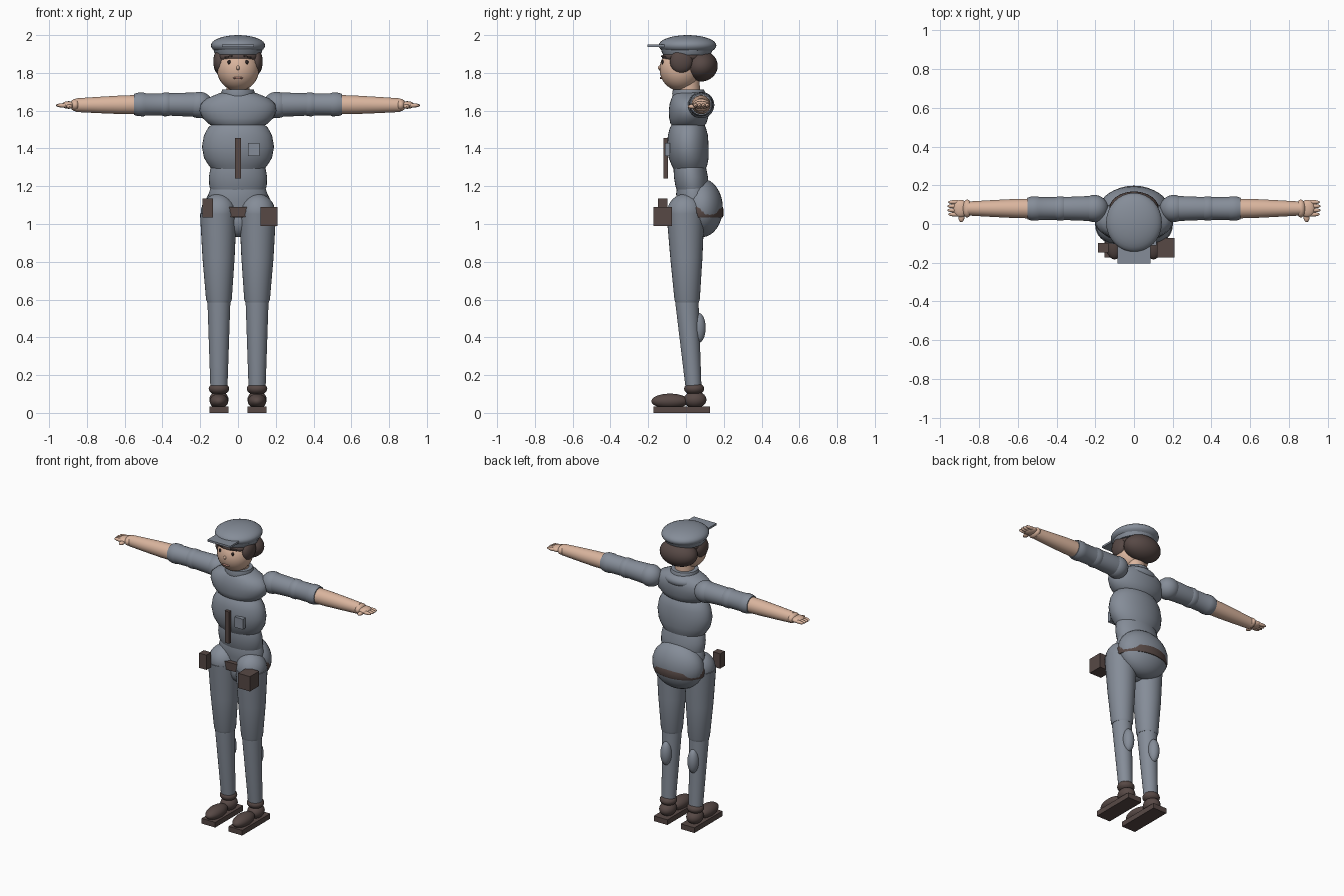
import bpy, bmesh, math
from mathutils import Vector, Matrix, Euler


def material(name, rgb):
    m = bpy.data.materials.new(name)
    m.diffuse_color = (*rgb, 1)
    return m


CLOTH = material("slate_cloth", (0.235, 0.265, 0.315))
LEATHER = material("dark_brown", (0.095, 0.066, 0.06))
SKIN = material("skin", (0.70, 0.46, 0.34))
LIPS = material("lips", (0.50, 0.25, 0.20))
INK = material("eye_dark", (0.03, 0.02, 0.02))


def finish(bm, name, mat, smooth=True):
    bmesh.ops.recalc_face_normals(bm, faces=bm.faces[:])
    mesh = bpy.data.meshes.new(name)
    bm.to_mesh(mesh)
    bm.free()
    mesh.materials.append(mat)
    ob = bpy.data.objects.new(name, mesh)
    bpy.context.collection.objects.link(ob)
    if smooth:
        bpy.ops.object.select_all(action='DESELECT')
        ob.select_set(True)
        bpy.context.view_layer.objects.active = ob
        bpy.ops.object.shade_smooth_by_angle(angle=math.radians(40))
    return ob


def place(loc, size, rot):
    return Matrix.LocRotScale(Vector(loc), Euler(rot), Vector(size))


def ball(name, loc, radii, mat, rot=(0, 0, 0), seg=32):
    bm = bmesh.new()
    bmesh.ops.create_uvsphere(bm, u_segments=seg, v_segments=seg // 2, radius=1,
                              matrix=place(loc, radii, rot))
    return finish(bm, name, mat)


def box(name, lo, hi, mat, rot=(0, 0, 0)):
    lo, hi = Vector(lo), Vector(hi)
    bm = bmesh.new()
    bmesh.ops.create_cube(bm, size=1, matrix=place((lo + hi) / 2, hi - lo, rot))
    return finish(bm, name, mat, False)


def loft(name, rings, mat, axis='z', seg=32):
    """Elliptical rings (centre, radius a, radius b) joined along z or x."""
    bm = bmesh.new()
    loops = []
    for c, a, b in rings:
        loop = []
        for i in range(seg):
            t = 2 * math.pi * i / seg
            u, v = a * math.cos(t), b * math.sin(t)
            off = Vector((u, v, 0)) if axis == 'z' else Vector((0, u, v))
            loop.append(bm.verts.new(Vector(c) + off))
        loops.append(loop)
    for p, q in zip(loops, loops[1:]):
        for i in range(seg):
            j = (i + 1) % seg
            bm.faces.new((p[i], p[j], q[j], q[i]))
    bm.faces.new(loops[0])
    bm.faces.new(loops[-1])
    return finish(bm, name, mat)


# Torso: (z, centre y, half width, half depth)
def body(name, rows, mat=CLOTH):
    return loft(name, [((0, y, z), a, b) for z, y, a, b in rows], mat)


body("chest", [(1.515, 0.012, 0.13, 0.08), (1.53, 0.012, 0.155, 0.094),
               (1.56, 0.014, 0.187, 0.103), (1.60, 0.016, 0.203, 0.107),
               (1.635, 0.018, 0.198, 0.105), (1.665, 0.02, 0.165, 0.097),
               (1.69, 0.02, 0.105, 0.085), (1.70, 0.02, 0.07, 0.07)])
body("ribcage", [(1.28, 0.02, 0.13, 0.08), (1.31, 0.018, 0.155, 0.094),
                 (1.35, 0.014, 0.18, 0.106), (1.41, 0.01, 0.191, 0.11),
                 (1.47, 0.01, 0.18, 0.106), (1.51, 0.01, 0.158, 0.095),
                 (1.54, 0.012, 0.125, 0.078)])
body("waist", [(1.17, 0.035, 0.14, 0.08), (1.20, 0.032, 0.152, 0.088),
               (1.25, 0.026, 0.154, 0.09), (1.30, 0.02, 0.145, 0.086),
               (1.33, 0.018, 0.13, 0.08)])
body("lower_waist", [(1.05, 0.04, 0.15, 0.08), (1.12, 0.038, 0.155, 0.088),
                     (1.16, 0.038, 0.155, 0.09), (1.19, 0.036, 0.145, 0.084)])
ball("pelvis", (0, 0.083, 1.085), (0.178, 0.112, 0.155), CLOTH)
ball("crotch", (0, 0.02, 1.02), (0.09, 0.07, 0.09), CLOTH)
body("belt", [(1.035, 0.066, 0.174, 0.128), (1.045, 0.066, 0.178, 0.132),
              (1.08, 0.066, 0.178, 0.132), (1.09, 0.066, 0.174, 0.128)], LEATHER)
box("buckle_strap", (-0.06, -0.075, 1.037), (0.06, -0.05, 1.09), LEATHER)
ball("upper_back", (0, 0.075, 1.655), (0.10, 0.055, 0.04), CLOTH)
body("collar", [(1.675, 0.015, 0.088, 0.086), (1.69, 0.015, 0.09, 0.088),
                (1.712, 0.013, 0.084, 0.082)])
body("neck", [(1.68, 0.015, 0.06, 0.06), (1.80, 0.01, 0.06, 0.06)], SKIN)

# Shirt front and belt items
box("tie", (-0.016, -0.118, 1.24), (0.016, -0.096, 1.455), LEATHER)
box("pocket", (0.053, -0.112, 1.36), (0.115, -0.085, 1.43), CLOTH)
box("belt_pouch", (0.12, -0.172, 0.99), (0.21, -0.073, 1.09), LEATHER)
box("belt_radio", (-0.187, -0.148, 1.035), (-0.132, -0.098, 1.135), LEATHER)

# Head, hair and cap
ball("head", (0, -0.03, 1.82), (0.112, 0.11, 0.115), SKIN)
ball("back_hair", (0, 0.078, 1.837), (0.128, 0.09, 0.083), LEATHER)
ball("crown_hair", (0, -0.012, 1.885), (0.118, 0.115, 0.045), LEATHER)
ball("cap_crown", (0, 0.008, 1.945), (0.144, 0.153, 0.055), CLOTH)
body("cap_band", [(1.895, 0.004, 0.12, 0.125), (1.91, 0.004, 0.127, 0.132),
                  (1.93, 0.006, 0.13, 0.14)])
box("cap_brim", (-0.085, -0.205, 1.938), (0.085, -0.08, 1.951), CLOTH)
ball("nose", (0, -0.139, 1.827), (0.009, 0.010, 0.012), SKIN, seg=16)
ball("mouth", (0, -0.131, 1.773), (0.028, 0.008, 0.006), LIPS, seg=16)

for s, side in ((-1, "right"), (1, "left")):
    # Face details
    ball(side + "_eye", (s * 0.047, -0.124, 1.857), (0.008, 0.006, 0.012), INK, seg=16)
    box(side + "_eyebrow", (s * 0.05 - 0.02, -0.126, 1.883),
        (s * 0.05 + 0.02, -0.112, 1.890), LEATHER, (0, s * 0.15, s * 0.35))
    ball(side + "_side_hair", (s * 0.098, -0.025, 1.86), (0.033, 0.06, 0.062), LEATHER)

    # Arm: (x, radius) along the sleeve and forearm
    def arm(name, rows, mat):
        loft(side + name, [((s * x, 0.08, z), r, r) for x, z, r in rows], mat, 'x')

    ball(side + "_shoulder", (s * 0.205, 0.08, 1.63), (0.072, 0.07, 0.07), CLOTH)
    arm("_upper_sleeve", [(0.19, 1.63, 0.06), (0.24, 1.632, 0.064),
                          (0.37, 1.633, 0.059)], CLOTH)
    arm("_elbow_fold", [(0.35, 1.633, 0.05), (0.365, 1.633, 0.062), (0.39, 1.633, 0.063),
                        (0.41, 1.633, 0.057)], CLOTH)
    arm("_lower_sleeve", [(0.38, 1.633, 0.058), (0.49, 1.633, 0.059), (0.50, 1.633, 0.063),
                          (0.53, 1.633, 0.062), (0.55, 1.633, 0.056)], CLOTH)
    arm("_forearm", [(0.53, 1.632, 0.051), (0.62, 1.631, 0.049), (0.74, 1.63, 0.043),
                     (0.86, 1.629, 0.036)], SKIN)
    ball(side + "_wrist", (s * 0.862, 0.08, 1.63), (0.026, 0.046, 0.032), SKIN)
    ball(side + "_palm", (s * 0.896, 0.08, 1.63), (0.038, 0.045, 0.02), SKIN)
    for i in range(4):
        ball(f"{side}_finger_{i + 1}", (s * (0.931 - 0.004 * abs(i - 1.5)), 0.05 + 0.021 * i, 1.628),
             (0.036, 0.011, 0.011), SKIN, seg=16)
    ball(side + "_thumb", (s * 0.892, 0.037, 1.622), (0.016, 0.028, 0.012), SKIN, seg=16)

    # Leg
    x = s * 0.101
    ball(side + "_hip", (s * 0.103, -0.003, 1.06), (0.094, 0.097, 0.1), CLOTH)
    loft(side + "_thigh", [((s * 0.104, -0.003, 1.055), 0.097, 0.1),
                           ((s * 0.103, 0.002, 0.82), 0.085, 0.085),
                           ((x, 0.006, 0.60), 0.068, 0.067),
                           ((x, 0.006, 0.585), 0.062, 0.062)], CLOTH)
    loft(side + "_shin", [((x, 0.006, 0.61), 0.06, 0.062),
                          ((x, 0.006, 0.57), 0.06, 0.061),
                          ((x, 0.04, 0.13), 0.045, 0.042)], CLOTH)
    ball(side + "_calf", (x, 0.066, 0.45), (0.036, 0.038, 0.08), CLOTH)

    # Boot
    ball(side + "_boot_cuff", (x, 0.043, 0.128), (0.054, 0.053, 0.034), LEATHER)
    ball(side + "_boot_heel", (x, 0.048, 0.07), (0.051, 0.06, 0.045), LEATHER)
    ball(side + "_boot_toe", (x, -0.085, 0.062), (0.049, 0.098, 0.04), LEATHER)
    box(side + "_boot_sole", (x - 0.051, -0.172, 0), (x + 0.051, 0.127, 0.035), LEATHER)
